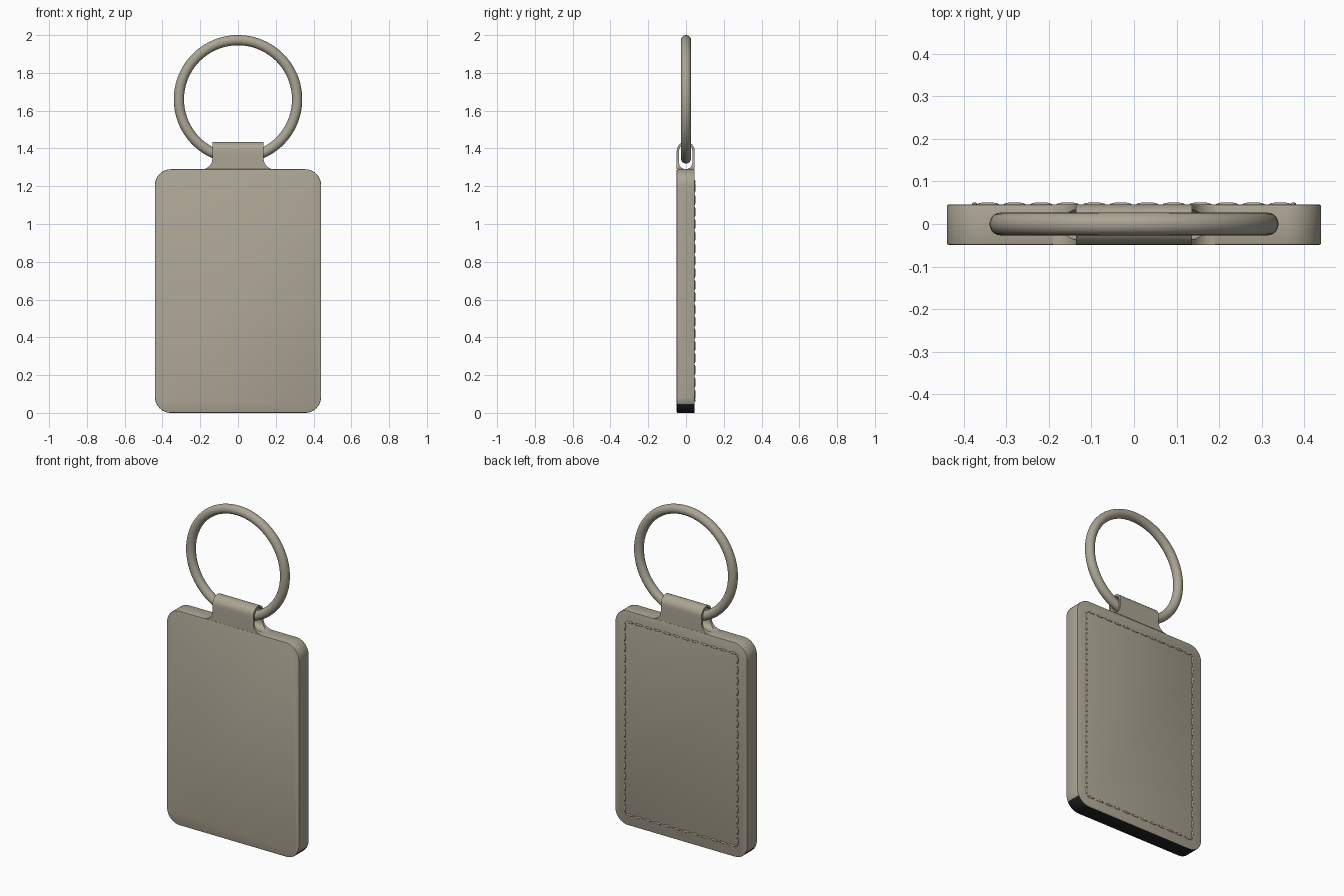
import bpy, bmesh, math
from mathutils import Vector, Matrix

if "Cube" in bpy.data.objects:
    bpy.data.objects.remove(bpy.data.objects["Cube"])


def material(name, rgb):
    m = bpy.data.materials.new(name)
    m.diffuse_color = (*rgb, 1)
    m.use_nodes = True
    m.node_tree.nodes["Principled BSDF"].inputs["Base Color"].default_value = m.diffuse_color
    return m


TAN = material("warm grey leather", (0.41, 0.375, 0.295))
BLACK = material("black bottom edge", (0.015, 0.015, 0.015))
YF, YB = -0.049, 0.046          # front and back faces
YC, HALF = (YF + YB) / 2, (YB - YF) / 2
TOP, WIDE = 1.29, 0.44


def finish(bm, name, mats, angle=35):
    bmesh.ops.recalc_face_normals(bm, faces=bm.faces[:])
    me = bpy.data.meshes.new(name)
    bm.to_mesh(me)
    bm.free()
    ob = bpy.data.objects.new(name, me)
    bpy.context.collection.objects.link(ob)
    for m in mats:
        me.materials.append(m)
    bpy.ops.object.select_all(action='DESELECT')
    ob.select_set(True)
    bpy.context.view_layer.objects.active = ob
    bpy.ops.object.shade_smooth_by_angle(angle=math.radians(angle))
    return ob


# Fob body: rounded rectangle, extruded, with softened rims
bm = bmesh.new()
r, n = 0.085, 10
outline = []
for i, (cx, cz) in enumerate([(WIDE - r, TOP - r), (r - WIDE, TOP - r),
                              (r - WIDE, r), (WIDE - r, r)]):
    for k in range(n + 1):
        a = math.pi / 2 * (i + k / n)
        outline.append((cx + r * math.cos(a), YF, cz + r * math.sin(a)))
face = bm.faces.new([bm.verts.new(p) for p in outline])
ext = bmesh.ops.extrude_face_region(bm, geom=[face])
bmesh.ops.translate(bm, vec=(0, YB - YF, 0),
                    verts=[v for v in ext["geom"] if isinstance(v, bmesh.types.BMVert)])
rims = [e for e in bm.edges if abs(e.verts[0].co.y - e.verts[1].co.y) < 1e-5]
bmesh.ops.bevel(bm, geom=rims, offset=0.004, segments=2, profile=0.5, affect='EDGES')
bmesh.ops.recalc_face_normals(bm, faces=bm.faces[:])
for f in bm.faces:              # dark painted underside
    if f.calc_center_median().z < 0.045 and abs(f.normal.y) < 0.9:
        f.material_index = 1
finish(bm, "fob_body", [TAN, BLACK])

# Folded strap: loop over the ring, flaring into the body
FIL, INNER = 0.055, 0.035
CZ = 1.435 - HALF               # centre of the top fold


def half_width(z):
    d = max(0, TOP + FIL - z) / FIL
    return 0.136 + FIL * (1 - math.sqrt(max(0, 1 - d * d)))


def inner_y(z):
    d = min(1, max(0, TOP + INNER - z) / INNER)
    return INNER * math.sqrt(1 - d * d)


side = []                       # (outer y, outer z, inner y, inner z)
for k in range(11):
    z = TOP + FIL * (1 - math.cos(math.pi / 2 * k / 10))
    if z < CZ - 0.002:
        side.append((HALF, z, inner_y(z), z))
for k in range(9):
    a = math.pi / 2 * k / 8
    side.append((HALF * math.cos(a), CZ + HALF * math.sin(a),
                 INNER * math.cos(a), CZ + INNER * math.sin(a)))
path = side + [(-a, b, -c, d) for a, b, c, d in reversed(side[:-1])]
bm = bmesh.new()
sections = []
for oy, oz, iy, iz in path:
    w, v = half_width(oz), half_width(iz)
    sections.append([bm.verts.new(p) for p in (
        (-w, YC + oy, oz), (w, YC + oy, oz), (v, YC + iy, iz), (-v, YC + iy, iz))])
for a, b in zip(sections, sections[1:]):
    for i in range(4):
        j = (i + 1) % 4
        bm.faces.new((a[i], a[j], b[j], b[i]))
bm.faces.new(sections[0])
bm.faces.new(sections[-1])
finish(bm, "folded_strap", [TAN])

# Key ring
bpy.ops.mesh.primitive_torus_add(major_radius=0.313, minor_radius=0.027,
                                 major_segments=96, minor_segments=20,
                                 location=(0, 0, 1.66), rotation=(math.pi / 2, 0, 0))
ring = bpy.context.object
ring.name = "key_ring"
ring.data.materials.append(TAN)
bpy.ops.object.shade_smooth()

# Stitching around the back face
bm = bmesh.new()


def stitch_row(start, end, count):
    start, end = Vector(start), Vector(end)
    step = (end - start) / count
    turn = Matrix.Rotation(math.atan2(-step.z, step.x), 4, 'Y')
    for i in range(count):
        m = Matrix.Translation(start + step * (i + 0.5)) @ turn @ \
            Matrix.Diagonal((step.length * 0.42, 0.005, 0.006, 1))
        bmesh.ops.create_uvsphere(bm, u_segments=12, v_segments=8, radius=1, matrix=m)


SX, Z0, Z1 = 0.375, 0.065, 1.225
for z in (Z0, Z1):
    stitch_row((-SX, YB, z), (SX, YB, z), 12)
for x in (-SX, SX):
    stitch_row((x, YB, Z0), (x, YB, Z1), 18)
finish(bm, "back_stitching", [TAN], 60)
